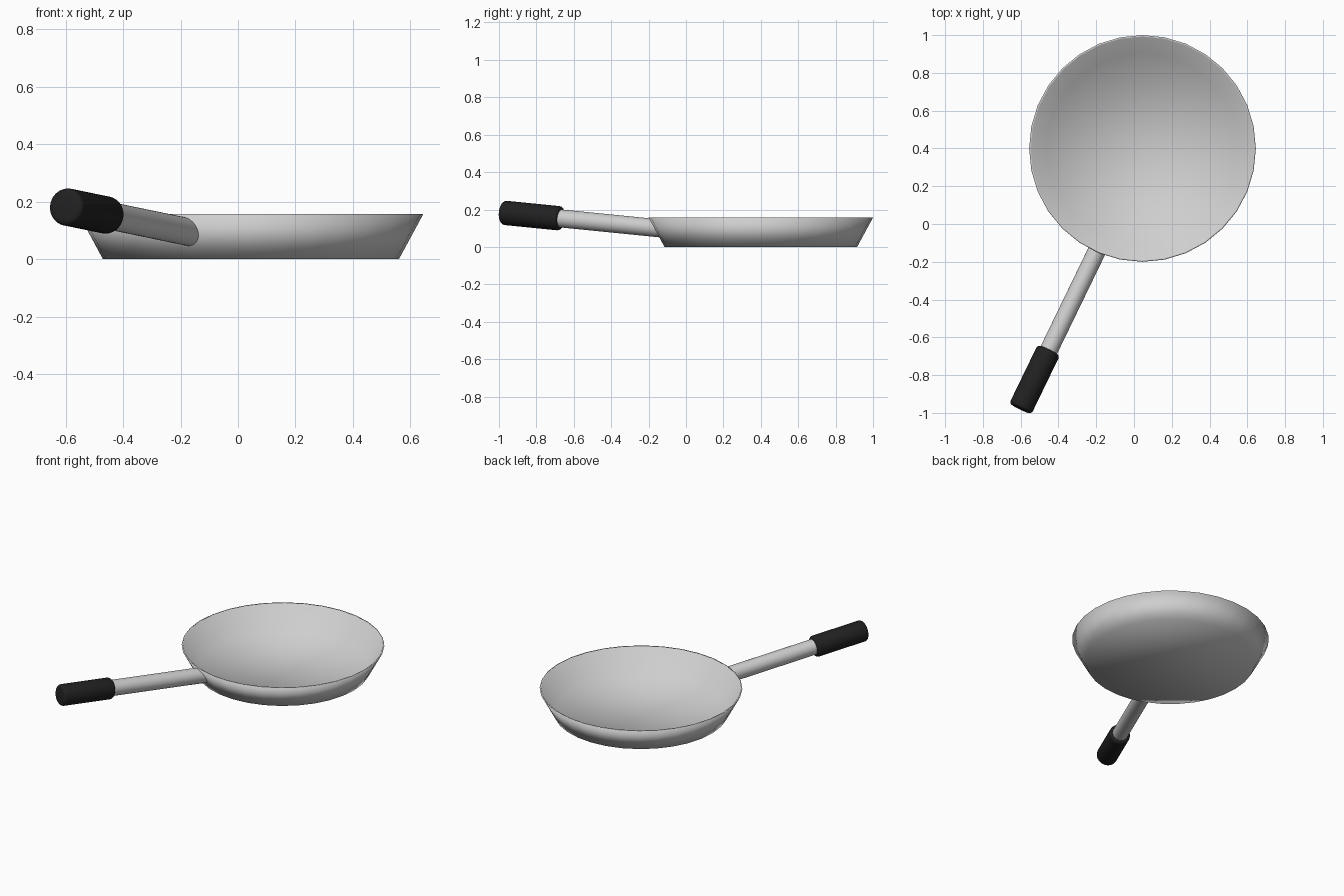
import bpy
import bmesh
import math
from mathutils import Vector

cube = bpy.data.objects.get("Cube")
if cube:
    bpy.data.objects.remove(cube)

PAN_CENTRE = Vector((0.045, 0.4, 0))
RIM_R, BASE_R, HEIGHT, WALL = 0.6, 0.515, 0.157, 0.009
SIDES = 32


def material(name, value, roughness):
    mat = bpy.data.materials.new(name)
    mat.use_nodes = True
    colour = (value, value, value, 1)
    mat.diffuse_color = colour
    bsdf = mat.node_tree.nodes["Principled BSDF"]
    bsdf.inputs["Base Color"].default_value = colour
    bsdf.inputs["Roughness"].default_value = roughness
    return mat


def lathe(name, profile, mat, sides=SIDES):
    """Revolve (radius, height) pairs about z and cap both ends."""
    bm = bmesh.new()
    rings = []
    for r, z in profile:
        angles = [2 * math.pi * i / sides for i in range(sides)]
        rings.append([bm.verts.new((r * math.cos(a), r * math.sin(a), z)) for a in angles])
    for low, high in zip(rings, rings[1:]):
        for i in range(sides):
            j = (i + 1) % sides
            bm.faces.new((low[i], low[j], high[j], high[i]))
    bm.faces.new(rings[0][::-1])
    bm.faces.new(rings[-1])
    bmesh.ops.recalc_face_normals(bm, faces=bm.faces)
    for face in bm.faces:
        face.smooth = True
    mesh = bpy.data.meshes.new(name)
    bm.to_mesh(mesh)
    bm.free()
    mesh.materials.append(mat)
    obj = bpy.data.objects.new(name, mesh)
    bpy.context.collection.objects.link(obj)
    return obj


steel = material("brushed steel", 0.62, 0.4)
black = material("black rubber", 0.015, 0.6)

# Thin flared pan with a flat floor
pan = lathe("pan_body", [(BASE_R, 0), (RIM_R, HEIGHT),
                         (RIM_R - WALL, HEIGHT), (BASE_R - WALL, WALL)], steel)
pan.location = PAN_CENTRE

# Handle axis, rising outwards from the pan wall
axis = Vector((-0.485, -1, 0.1)).normalized()
root = Vector((-0.199, -0.148, 0.1))
turn = axis.to_track_quat("Z", "Y").to_matrix()
GRIP_START, GRIP_END = 0.58, 0.927

# Metal rod, with its inner end trimmed to the sloping wall
rod = lathe("handle_rod", [(0.048, 0), (0.048, GRIP_START + 0.03)], steel)
for v in rod.data.vertices:
    at_wall = v.co.z < 0.01
    v.co = root + turn @ v.co
    if at_wall:
        point = v.co + axis * 0.2
        for _ in range(400):
            offset = (point - PAN_CENTRE).xy.length
            wall_r = BASE_R + (RIM_R - BASE_R) * point.z / HEIGHT
            if offset < wall_r - 0.003:
                break
            point -= axis * 0.001
        v.co = point

# Rounded grip
GRIP_R, EDGE = 0.065, 0.018
profile = []
for k in range(5):
    a = math.pi / 2 * k / 4
    profile.append((GRIP_R - EDGE * (1 - math.sin(a)), GRIP_START + EDGE * (1 - math.cos(a))))
profile += [(r, GRIP_START + GRIP_END - z) for r, z in reversed(profile)]
grip = lathe("handle_grip", profile, black)
for v in grip.data.vertices:
    v.co = root + turn @ v.co

# Crisp cut ends on the rod
bpy.ops.object.select_all(action="DESELECT")
rod.select_set(True)
bpy.context.view_layer.objects.active = rod
bpy.ops.object.shade_smooth_by_angle(angle=math.radians(40))
